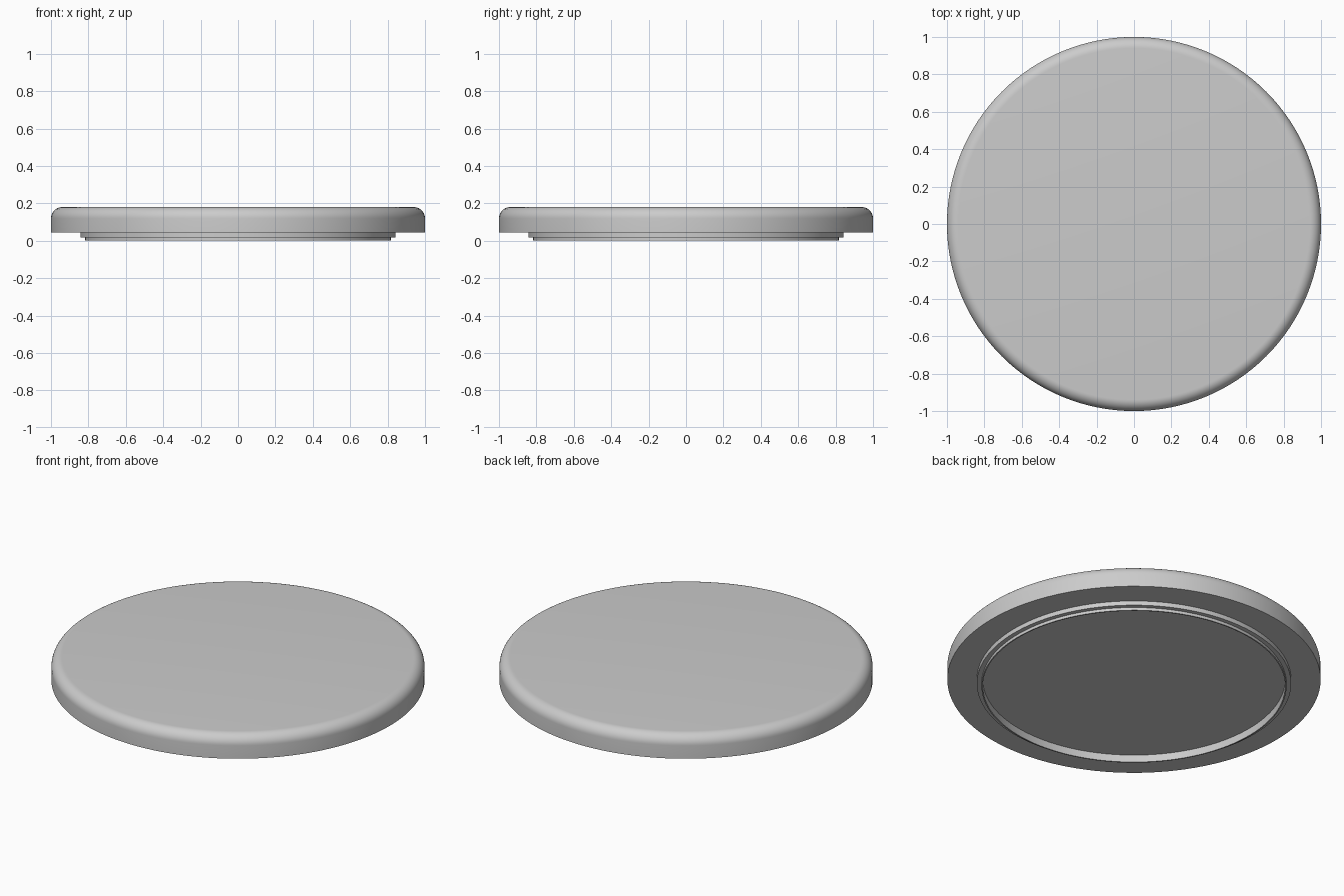
import bpy, math

if "Cube" in bpy.data.objects:
    bpy.data.objects.remove(bpy.data.objects["Cube"])

SEG = 128

def lathe(name, profile, closed=False):
    """Revolve (radius, z) points around z; radius 0 becomes a pole."""
    verts, faces, rings = [], [], []
    for r, z in profile:
        start = len(verts)
        if r == 0:
            verts.append((0, 0, z))
            rings.append([start] * SEG)
        else:
            for i in range(SEG):
                a = 2 * math.pi * i / SEG
                verts.append((r * math.cos(a), r * math.sin(a), z))
            rings.append(list(range(start, start + SEG)))
    pairs = list(zip(rings, rings[1:]))
    if closed:
        pairs.append((rings[-1], rings[0]))
    for lo, hi in pairs:
        for i in range(SEG):
            j = (i + 1) % SEG
            quad = [lo[i], lo[j], hi[j], hi[i]]
            faces.append(list(dict.fromkeys(quad)))
    mesh = bpy.data.meshes.new(name)
    mesh.from_pydata(verts, [], faces)
    obj = bpy.data.objects.new(name, mesh)
    bpy.context.collection.objects.link(obj)
    bpy.ops.object.select_all(action='DESELECT')
    obj.select_set(True)
    bpy.context.view_layer.objects.active = obj
    bpy.ops.object.shade_smooth_by_angle(angle=math.radians(35))
    return obj

# Disc with a rounded upper rim
top, base, fillet = 0.18, 0.043, 0.06
rim = [(1 - fillet + fillet * math.cos(t), top - fillet + fillet * math.sin(t))
       for t in (math.pi / 2 * k / 10 for k in range(11))]
lathe("disc", [(0, base), (1, base)] + rim + [(0, top)])

# Stepped foot ring under the disc, open in the middle
lathe("foot_ring", [(0.81, 0), (0.817, 0), (0.817, 0.017), (0.842, 0.017),
                    (0.842, base), (0.81, base)], closed=True)
